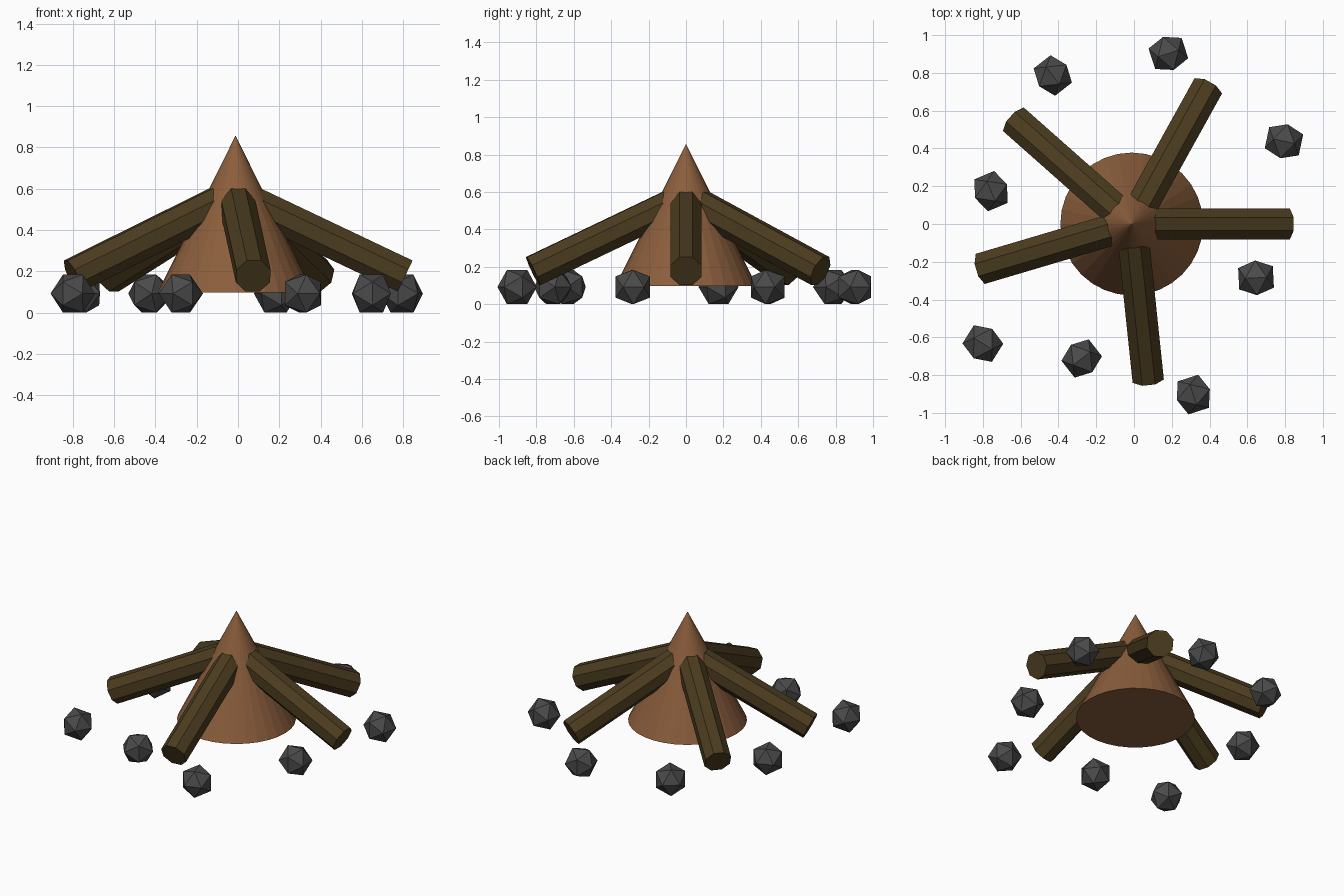
import bpy, math
from mathutils import Matrix, Vector

if "Cube" in bpy.data.objects:
    bpy.data.objects.remove(bpy.data.objects["Cube"])


def material(name, hexcode):
    m = bpy.data.materials.new(name)
    rgb = [((hexcode >> s) & 255) / 255 for s in (16, 8, 0)]
    m.diffuse_color = [c / 12.92 if c <= 0.04045 else ((c + 0.055) / 1.055) ** 2.4 for c in rgb] + [1]
    m.use_nodes = True
    m.node_tree.nodes["Principled BSDF"].inputs["Base Color"].default_value = m.diffuse_color
    return m


def finish(name, mat):
    ob = bpy.context.object
    ob.name = name
    ob.data.materials.append(mat)
    return ob


tan = material("warm brown", 0x8B5E3C)
bark = material("dark bark", 0x4B3C1F)
stone = material("charcoal stone", 0x4A4A4A)
CX = -0.012  # centre of the fire in x

# Central cone
bpy.ops.mesh.primitive_cone_add(vertices=32, radius1=0.378, depth=0.76,
                                location=(CX, 0, 0.477))
finish("central_cone", tan)

# Five octagonal logs leaning on the cone
TILT = math.radians(25.4)
LENGTH = 0.85
for i, deg in enumerate((0, 61, 138.5, 196.5, 276)):
    a = math.radians(deg)
    d = Vector((math.cos(a) * math.cos(TILT), math.sin(a) * math.cos(TILT), -math.sin(TILT)))
    outer = Vector((CX + 0.822 * math.cos(a), 0.822 * math.sin(a), 0.177))
    bpy.ops.mesh.primitive_cylinder_add(vertices=8, radius=0.09, depth=LENGTH)
    log = finish(f"log_{i + 1}", bark)
    log.data.transform(Matrix.Rotation(math.pi / 8, 4, 'Z'))  # flat side up
    log.matrix_world = (Matrix.Translation(outer - d * LENGTH / 2)
                        @ Matrix.Rotation(a, 4, 'Z')
                        @ Matrix.Rotation(math.pi / 2 + TILT, 4, 'Y'))

# Ring of icosahedral stones: x, y, turn in degrees
STONES = ((0.182, 0.903, 90), (-0.43, 0.786, 20), (0.794, 0.438, 60), (-0.757, 0.174, 5),
          (0.646, -0.285, 75), (-0.80, -0.633, 40), (-0.277, -0.712, 110), (0.314, -0.903, 0))
t = (1 + math.sqrt(5)) / 2
for i, (x, y, turn) in enumerate(STONES):
    bpy.ops.mesh.primitive_ico_sphere_add(subdivisions=1, radius=0.108)
    rock = finish(f"stone_{i + 1}", stone)
    # Rest each stone on an edge, then turn it about the vertical
    top = max(rock.data.vertices, key=lambda v: v.co.z).co
    near = max((v.co for v in rock.data.vertices if v.co.z < top.z - 0.01), key=lambda c: c.z)
    settle = (top + near).rotation_difference(Vector((0, 0, 1))).to_matrix().to_4x4()
    rock.data.transform(Matrix.Rotation(math.radians(turn), 4, 'Z') @ settle)
    rock.location = (x, y, 0.092)
